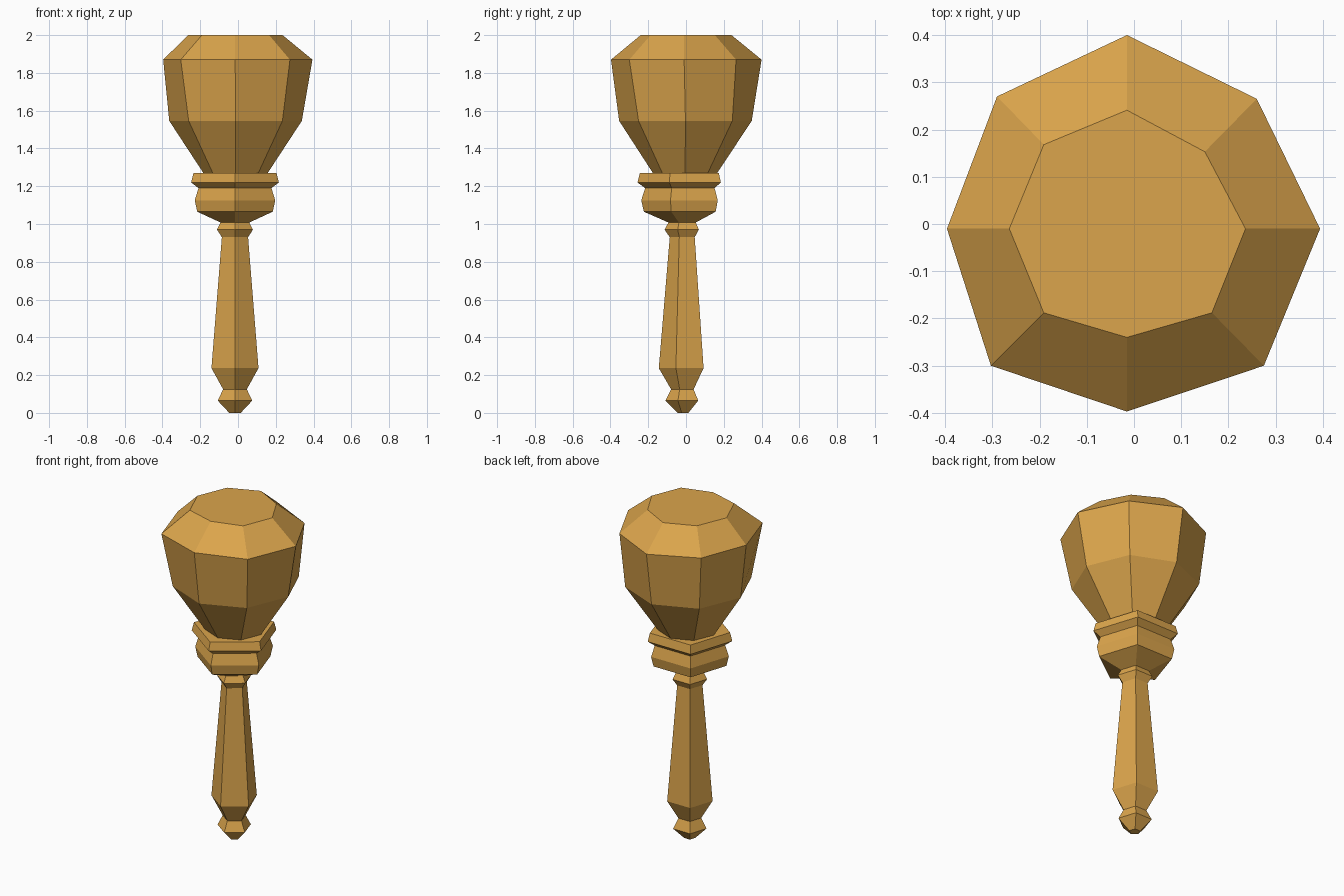
import bpy, bmesh, math

# Remove only the default cube
cube = bpy.data.objects.get("Cube")
if cube:
    bpy.data.objects.remove(cube, do_unlink=True)

# Single wood colour
wood = bpy.data.materials.new("golden wood")
wood.use_nodes = True
colour = (0.71, 0.375, 0.072, 1.0)
wood.diffuse_color = colour
bsdf = next(n for n in wood.node_tree.nodes if n.type == 'BSDF_PRINCIPLED')
bsdf.inputs["Base Color"].default_value = colour
bsdf.inputs["Roughness"].default_value = 0.8


def ring(sides, radius, z, cx, cy):
    """Regular polygon with one corner towards the front."""
    step = 2 * math.pi / sides
    start = -math.pi / 2
    return [(cx + radius * math.cos(start + i * step),
             cy + radius * math.sin(start + i * step), z) for i in range(sides)]


def loft(name, rings):
    """Skin a stack of equal-sided rings, bottom to top, with flat caps."""
    bm = bmesh.new()
    loops = [[bm.verts.new(p) for p in r] for r in rings]
    n = len(loops[0])
    for low, high in zip(loops, loops[1:]):
        for i in range(n):
            j = (i + 1) % n
            bm.faces.new((low[i], low[j], high[j], high[i]))
    bm.faces.new(loops[0][::-1])
    bm.faces.new(loops[-1])
    bmesh.ops.recalc_face_normals(bm, faces=bm.faces)
    mesh = bpy.data.meshes.new(name)
    bm.to_mesh(mesh)
    bm.free()
    mesh.materials.append(wood)
    obj = bpy.data.objects.new(name, mesh)
    bpy.context.collection.objects.link(obj)
    return obj


# Five-sided turned handle with pommel, neck bead and collar: (z, radius)
profile = [(0.0, 0.032), (0.065, 0.096), (0.125, 0.066), (0.237, 0.131),
           (0.93, 0.073), (0.97, 0.1), (1.008, 0.08), (1.065, 0.21),
           (1.125, 0.224), (1.19, 0.203), (1.22, 0.244), (1.27, 0.231)]
loft("handle_and_collar", [ring(5, r, z, -0.016, -0.013) for z, r in profile])

# Eight-sided head, with a slightly uneven hand-cut rim and crown
rim = [(-0.015, -0.397), (0.275, -0.3), (0.394, -0.01), (0.26, 0.265),
       (-0.015, 0.4), (-0.29, 0.27), (-0.396, -0.01), (-0.303, -0.3)]
crown = [(-0.015, -0.24), (0.165, -0.188), (0.236, -0.01), (0.15, 0.153),
         (-0.015, 0.241), (-0.191, 0.168), (-0.264, -0.01), (-0.191, -0.188)]
loft("head", [ring(8, 0.165, 1.262, -0.013, -0.005),
              ring(8, 0.351, 1.546, -0.013, -0.003),
              [(x, y, 1.87) for x, y in rim],
              [(x, y, 2.0) for x, y in crown]])
